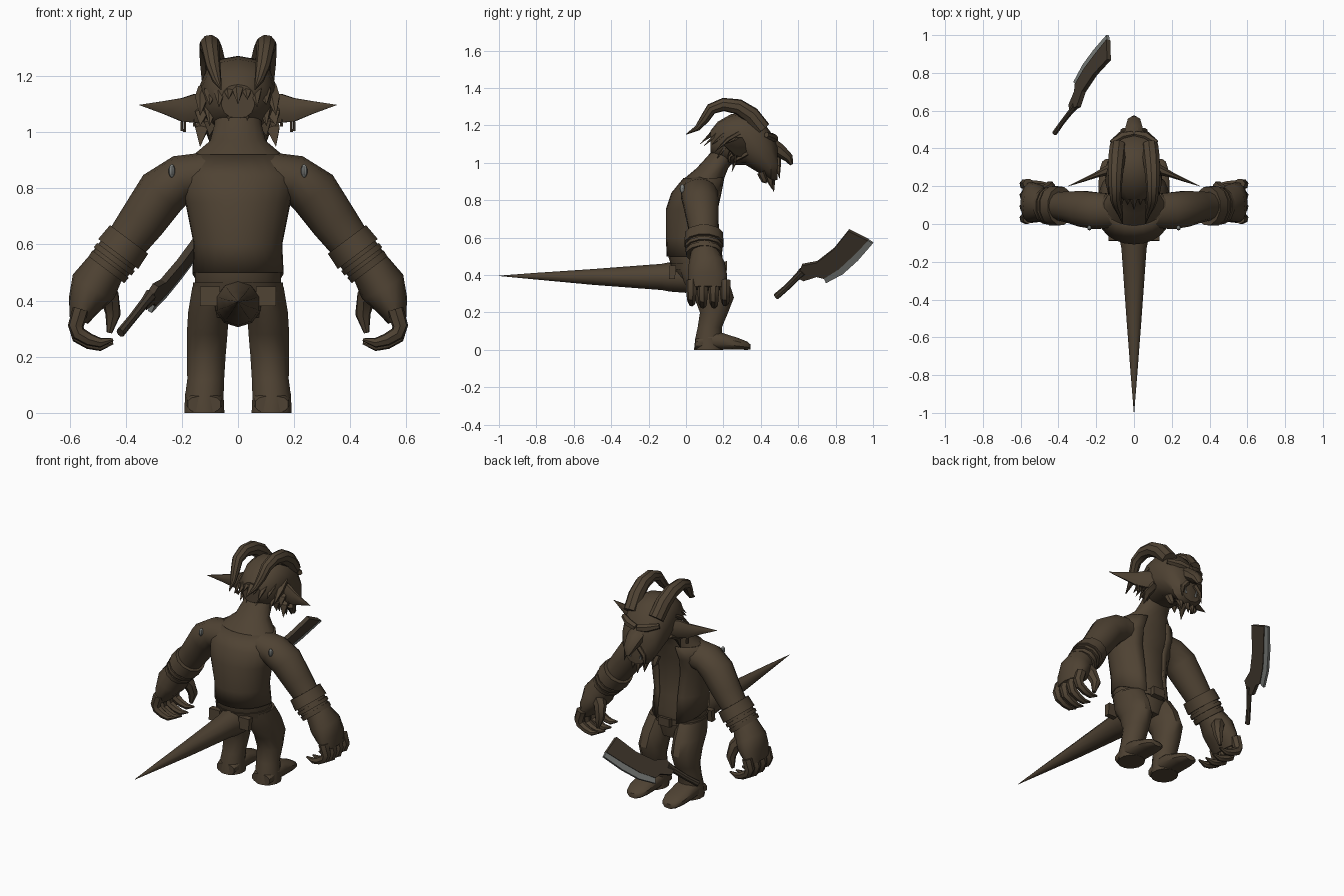
import bpy, bmesh, math
from mathutils import Vector

cube = bpy.data.objects.get("Cube")
if cube:
    bpy.data.objects.remove(cube)


def material(name, rgb):
    m = bpy.data.materials.new(name)
    m.use_nodes = True
    m.diffuse_color = (*rgb, 1)
    m.node_tree.nodes["Principled BSDF"].inputs["Base Color"].default_value = (*rgb, 1)
    return m


HIDE = material("brown hide", (0.078, 0.055, 0.033))
IRON = material("dark iron", (0.06, 0.045, 0.03))
STEEL = material("grey steel", (0.21, 0.22, 0.21))
X, Y, Z = Vector((1, 0, 0)), Vector((0, 1, 0)), Vector((0, 0, 1))


def finish(name, bm, mat, mirror=False, angle=38):
    bmesh.ops.recalc_face_normals(bm, faces=bm.faces)
    me = bpy.data.meshes.new(name)
    bm.to_mesh(me)
    bm.free()
    me.materials.append(mat)
    ob = bpy.data.objects.new(name, me)
    bpy.context.collection.objects.link(ob)
    bpy.ops.object.select_all(action='DESELECT')
    ob.select_set(True)
    bpy.context.view_layer.objects.active = ob
    bpy.ops.object.shade_smooth_by_angle(angle=math.radians(angle))
    if mirror:
        ob.modifiers.new("Mirror", 'MIRROR').use_mirror_merge = False
    return ob


def add_tube(bm, secs, side=X, n=10, axis=None, square=1.0):
    """Skin rings of (x, y, z, radius along side, other radius)."""
    pts = [Vector(s[:3]) for s in secs]
    rings = []
    for i, s in enumerate(secs):
        t = axis or (pts[min(i + 1, len(pts) - 1)] - pts[max(i - 1, 0)]).normalized()
        u = (side - t * side.dot(t)).normalized()
        v = t.cross(u)
        ring = []
        for k in range(n):
            a = math.tau * (k + 0.5) / n
            c, d = math.cos(a), math.sin(a)
            c = math.copysign(abs(c) ** square, c)
            d = math.copysign(abs(d) ** square, d)
            ring.append(bm.verts.new(pts[i] + u * c * s[3] + v * d * s[-1]))
        rings.append(ring)
    for p, q in zip(rings, rings[1:]):
        for k in range(n):
            bm.faces.new((p[k], p[(k + 1) % n], q[(k + 1) % n], q[k]))
    bm.faces.new(rings[0])
    bm.faces.new(rings[-1])


def tube(name, secs, mat=HIDE, mirror=False, **kw):
    bm = bmesh.new()
    add_tube(bm, secs, **kw)
    return finish(name, bm, mat, mirror)


# Torso and neck
BODY = [(0, .08, .34, .11, .09), (0, .06, .42, .155, .13), (0, .05, .5, .155, .145),
        (0, .04, .6, .15, .14), (0, .035, .75, .18, .135), (0, .06, .84, .2, .13),
        (0, .1, .92, .16, .105), (0, .14, .97, .1, .085), (0, .19, 1.03, .085, .08),
        (0, .25, 1.1, .08, .08)]
tube("torso", BODY, n=18, axis=Z)

# Open vest wrapped around the torso, with pointed front corners
bm = bmesh.new()
STEPS, GAP = 20, 0.42
rows = []
for i, (x, y, z, rx, ry) in enumerate(BODY[2:7]):
    row = []
    for k in range(STEPS + 1):
        a = GAP + (math.tau - 2 * GAP) * k / STEPS
        front = max(0, math.cos(a))
        drop = 0.06 * front if i == 0 else 0
        row.append(bm.verts.new((math.sin(a) * (rx + .008), y + math.cos(a) * (ry + .008), z - drop)))
    rows.append(row)
for p, q in zip(rows, rows[1:]):
    for k in range(STEPS):
        bm.faces.new((p[k], p[k + 1], q[k + 1], q[k]))
vest = finish("open_vest", bm, HIDE)
vest.modifiers.new("Solidify", 'SOLIDIFY').thickness = 0.01

# Belt, buckle and hip flaps
tube("belt", [(0, .06, .43, .162, .138), (0, .055, .465, .162, .145)], n=18, axis=Z)
tube("belt_buckle", [(0, .19, .445, .055, .035), (0, .218, .45, .055, .035)], n=4, axis=Y)
tube("hip_flap", [(.1, -.075, .38, .05, .022), (.1, -.07, .45, .05, .025)],
     n=4, axis=Z, mirror=True)

# Tail
tube("tail", [(0, 0, .39, .085), (0, -.09, .39, .078), (0, -.13, .39, .07), (0, -.5, .39, .042),
              (0, -.8, .394, .018), (0, -1, .396, .001)], n=10)

# Legs and feet
tube("leg", [(.095, .07, .45, .07, .11), (.105, .11, .36, .075, .125), (.11, .15, .28, .075, .11),
             (.113, .15, .2, .071, .078), (.115, .127, .12, .068, .067), (.12, .12, .06, .071, .073),
             (.12, .12, 0, .074, .08)], n=12, axis=Z, mirror=True)
tube("foot", [(.12, .05, .03, .06, .03), (.12, .12, .05, .07, .05), (.12, .2, .045, .07, .045),
              (.12, .28, .032, .066, .032), (.12, .33, .022, .05, .022), (.12, .345, .015, .03, .014)],
     n=12, axis=Y, square=.75, mirror=True)

# Arms, cuffs and hands
tube("arm", [(.1, .07, .85, .09, .08), (.2, .07, .835, .1, .085), (.27, .08, .785, .097, .092),
             (.34, .09, .685, .085, .084), (.4, .095, .605, .075, .075), (.47, .1, .52, .075, .072),
             (.515, .11, .45, .1, .085), (.545, .115, .39, .108, .062), (.568, .115, .33, .095, .035)],
     side=Y, n=14, mirror=True)
cuff_dir = Vector((.6, 0, -.8))
profile = [(0, .088), (.065, .092), (.065, .08), (.078, .08), (.078, .087), (.098, .087),
           (.098, .078), (.11, .078), (.11, .084), (.135, .082)]
tube("cuff", [(.388 + .6 * t, .096, .618 - .8 * t, r * 1.18, r) for t, r in profile],
     side=Y, n=12, axis=cuff_dir, mirror=True)
bm = bmesh.new()
for i in range(4):
    y, drop = .03 + .06 * i, .012 * abs(i - 1.5)
    add_tube(bm, [(.56, y, .37, .03), (.578, y, .31, .029), (.568, y, .265 + drop, .026),
                  (.53, y, .243 + drop, .023), (.49, y, .232 + drop, .018),
                  (.445, y, .243 + drop, .005)], side=Y, n=7)
add_tube(bm, [(.5, .14, .46, .05), (.455, .18, .41, .035), (.445, .2, .35, .028),
              (.458, .2, .285, .01)], side=Y, n=7)
finish("fingers", bm, HIDE, mirror=True)

# Steel studs on the backs of the shoulders
bm = bmesh.new()
bmesh.ops.create_uvsphere(bm, u_segments=8, v_segments=6, radius=1)
bmesh.ops.scale(bm, vec=(.012, .014, .024), verts=bm.verts)
bmesh.ops.translate(bm, vec=(.236, -.02, .862), verts=bm.verts)
finish("shoulder_stud", bm, STEEL, mirror=True)

# Head, hooked nose and brow
tube("head", [(0, .13, 1.11, .06, .06), (0, .17, 1.12, .105, .1), (0, .24, 1.125, .13, .135),
              (0, .32, 1.13, .138, .142), (0, .4, 1.09, .132, .15), (0, .455, 1.03, .115, .13),
              (0, .49, 1.005, .075, .095)], n=14, axis=Y, square=.85)
tube("nose", [(0, .44, 1.1, .06, .05), (0, .5, 1.065, .05, .04), (0, .55, 1.025, .035, .027),
              (0, .565, .99, .012, .01)], n=8)
tube("brow", [(.005, .475, 1.125, .02), (.06, .465, 1.135, .024), (.12, .43, 1.15, .015)],
     side=Y, n=6, mirror=True)

# Curled horns
tube("horn", [(.085, .41, 1.18, .045), (.092, .35, 1.255, .046), (.098, .28, 1.3, .042),
              (.1, .2, 1.312, .036), (.097, .135, 1.288, .031), (.088, .1, 1.235, .026),
              (.075, .06, 1.185, .016), (.06, 0, 1.152, .002)], n=9, mirror=True)

# Long ears with hanging earrings
tube("ear", [(.11, .3, 1.085, .055, .03), (.15, .28, 1.085, .056, .026), (.2, .26, 1.08, .045, .016),
             (.26, .235, 1.088, .026, .01), (.35, .2, 1.097, .001)], side=Z, n=8, mirror=True)
bm = bmesh.new()
for x, z in ((.155, 1.02), (.19, 1.0), (.2, 1.005)):
    add_tube(bm, [(x, .265, 1.05, .004), (x, .265, z, .006)], n=6)
finish("earrings", bm, HIDE, mirror=True)

# Shaggy hair locks on the back and sides of the head
bm = bmesh.new()
for row in range(3):
    for i in range(-4, 5):
        s = i / 4
        jag = .02 * ((i + row) % 2)
        x, y, z = .125 * s, .165 + .08 * s * s + .02 * row, 1.2 - .055 * row - .04 * s * s
        add_tube(bm, [(x * .9, y + .04, z, .03, .014), (x * 1.02, y - .02, z - .035, .026, .012),
                      (x * 1.08, y - .09 + .025 * row + jag, z - .1 + jag, .001)], n=5)
finish("hair_locks", bm, HIDE)

# Beard tufts, whiskers and fangs
bm = bmesh.new()
for x, y, z in ((0, .47, .845), (.04, .46, .86), (-.04, .46, .86), (.08, .43, .89), (-.08, .43, .89)):
    add_tube(bm, [(x, y - .03, .95, .028, .022), (x, y - .01, .905, .018), (x, y, z, .001)], n=6)
finish("beard", bm, HIDE)
tube("whisker", [(.025, .49, 1.02, .018), (.06, .492, .98, .015), (.07, .5, .915, .001)],
     n=6, mirror=True)
tube("fang", [(.035, .488, .95, .008), (.037, .497, .985, .001)], STEEL, n=5, mirror=True)


# Cleaver floating beside the body, laid out on a tilted plane
def on_blade(y, z):
    return Vector((-.69 + .237 * y + .549 * z, y, z))


def slab(name, outline, thick, mat):
    bm = bmesh.new()
    normal = Vector((1, -.237, -.549)).normalized() * thick / 2
    face = bm.faces.new([bm.verts.new(on_blade(*p) - normal) for p in outline])
    new = bmesh.ops.extrude_face_region(bm, geom=[face])["geom"]
    bmesh.ops.translate(bm, vec=normal * 2, verts=[g for g in new if isinstance(g, bmesh.types.BMVert)])
    return finish(name, bm, mat, angle=20)


inner = [(.975, .588), (.895, .506), (.82, .436), (.738, .385)]
outer = [(.75, .36), (.84, .408), (.92, .48), (1, .572)]
slab("blade", [(.6, .39), (.62, .455), (.7, .47), (.79, .54), (.87, .64)] + inner
     + [(.7, .395), (.63, .372)], .024, IRON)
slab("cutting_edge", inner + outer, .016, STEEL)
tube("knife_handle", [(*on_blade(y, z), r, r * .8) for y, z, r in
                      ((.482, .285, .018), (.54, .335, .017), (.6, .395, .019), (.625, .42, .024))],
     IRON, side=Z, n=8)
